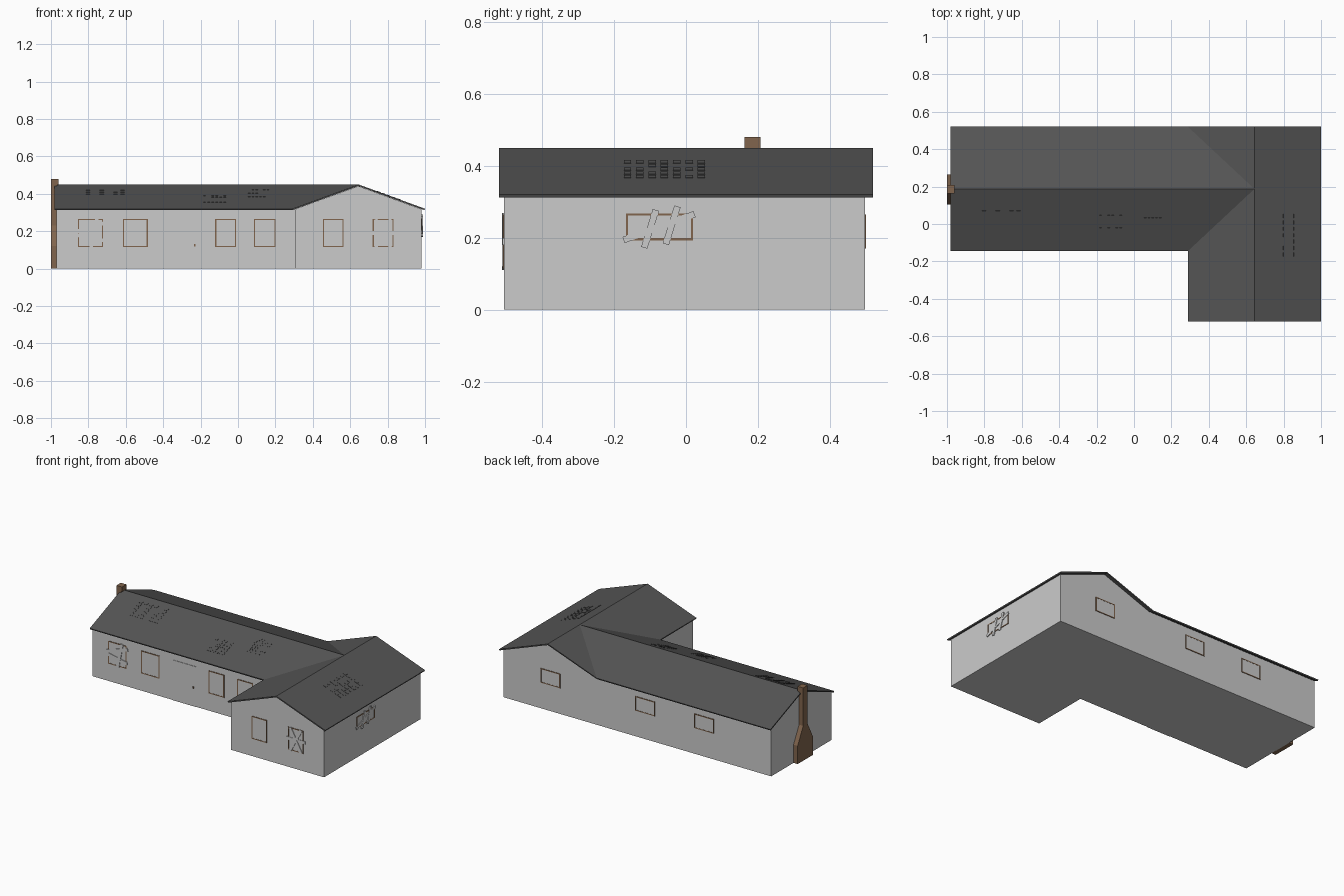
import bpy, bmesh, math, random
from mathutils import Matrix, Vector

if "Cube" in bpy.data.objects:
    bpy.data.objects.remove(bpy.data.objects["Cube"])

random.seed(4)


def material(name, rgb):
    m = bpy.data.materials.new(name)
    m.diffuse_color = (*rgb, 1)
    m.use_nodes = True
    m.node_tree.nodes["Principled BSDF"].inputs["Base Color"].default_value = m.diffuse_color
    return m


DARK = material("dark_roof", (0.09, 0.09, 0.09))
BROWN = material("brown", (0.22, 0.13, 0.075))


def finish(name, bm, mat=None):
    bmesh.ops.remove_doubles(bm, verts=bm.verts, dist=1e-5)
    bmesh.ops.recalc_face_normals(bm, faces=bm.faces)
    me = bpy.data.meshes.new(name)
    bm.to_mesh(me)
    bm.free()
    ob = bpy.data.objects.new(name, me)
    bpy.context.collection.objects.link(ob)
    if mat:
        me.materials.append(mat)
    return ob


def polygons(name, faces, mat=None):
    bm = bmesh.new()
    shared = {}
    for f in faces:
        bm.faces.new([shared.setdefault(p, None) or shared.update({p: bm.verts.new(p)}) or shared[p] for p in f])
    return finish(name, bm, mat)


def slabs(name, frame, items, mat=None):
    """Thin boards on a plane: items are (u, v, width, height, depth, turn)."""
    bm = bmesh.new()
    for u, v, w, h, d, turn in items:
        m = (frame @ Matrix.Translation((u, -d / 2, v)) @ Matrix.Rotation(turn, 4, 'Y')
             @ Matrix.Diagonal((w, d, h, 1)))
        bmesh.ops.create_cube(bm, size=1, matrix=m)
    # keep every board a separate solid
    me = bpy.data.meshes.new(name)
    bm.to_mesh(me)
    bm.free()
    ob = bpy.data.objects.new(name, me)
    bpy.context.collection.objects.link(ob)
    if mat:
        me.materials.append(mat)


# Roof: long gable meeting a cross gable with two valleys
E, R = 0.32, 0.45
XL, XI, XM, XR = -0.98, 0.288, 0.644, 1.0
YF, YI, YM, YB = -0.52, -0.145, 0.1875, 0.52
A, B, C, D = (XL, YI, E), (XI, YI, E), (XI, YF, E), (XM, YF, R)
F, G, H, I = (XR, YF, E), (XR, YB, E), (XM, YB, R), (XI, YB, E)
J, L, K = (XL, YB, E), (XL, YM, R), (XM, YM, R)
roof = polygons("roof", [(A, B, K, L), (L, K, I, J), (B, C, D, K), (K, H, I), (D, F, G, H, K)], DARK)
thick = roof.modifiers.new("thickness", 'SOLIDIFY')
thick.thickness = 0.008
thick.offset = -1

# Walls with gable ends and floor
T, P = 0.317, 0.441
xl, xi, xr = -0.97, 0.304, 0.982
yf, yi, yb = -0.506, -0.128, 0.498
plan = [(xl, yi), (xi, yi), (xi, yf), (xr, yf), (xr, yb), (xl, yb)]


def wall(i, j, *peaks):
    a, b = plan[i], plan[j]
    return [(*a, 0), (*b, 0), (*b, T), *peaks, (*a, T)]


polygons("walls", [
    wall(0, 1), wall(1, 2), wall(2, 3, (XM, yf, P)), wall(3, 4),
    wall(4, 5, (xi, yb, T), (XM, yb, P)), wall(5, 0, (xl, YM, P)),
    [(*p, 0) for p in plan]])


# Plane frames for things fixed on walls
def on_wall(x, y, turn):
    return Matrix.Translation((x, y, 0)) @ Matrix.Rotation(math.radians(turn), 4, 'Z')


front = on_wall(0, yi, 0)
wing_front = on_wall(0, yf, 0)
right = on_wall(xr, 0, 90)
back = on_wall(0, yb, 180)


def window(name, frame, u0, u1, v0, v1, d=0.003):
    t = 0.006
    u, v, w, h = (u0 + u1) / 2, (v0 + v1) / 2, u1 - u0, v1 - v0
    slabs(name + "_pane", frame, [(u, v, w - t, h - t, d * 0.6, 0)])
    slabs(name + "_frame", frame,
          [(u, z, w, t, d, 0) for z in (v0 + t / 2, v1 - t / 2)]
          + [(x, v, t, h, d, 0) for x in (u0 + t / 2, u1 - t / 2)], BROWN)


# Front windows
spans = [(-0.855, -0.722), (-0.615, -0.482), (-0.122, -0.01), (0.085, 0.2)]
for n, (a, b) in enumerate(spans):
    window(f"front_window_{n + 1}", front, a, b, 0.115, 0.265)
for n, (a, b) in enumerate([(0.455, 0.565), (0.72, 0.832)]):
    window(f"wing_window_{n + 1}", wing_front, a, b, 0.115, 0.265)

# Side and back windows
window("right_window", right, -0.167, 0.02, 0.193, 0.268)
for n, c in enumerate((-0.64, 0.05, 0.48)):
    window(f"back_window_{n + 1}", back, c - 0.072, c + 0.072, 0.17, 0.265)

# Planks nailed over broken windows
slabs("front_planks", front, [
    (-0.79, 0.22, 0.16, 0.02, 0.005, -0.3), (-0.79, 0.165, 0.15, 0.02, 0.005, 0.2),
    (-0.77, 0.19, 0.02, 0.16, 0.006, 0.2)])
slabs("wing_planks", wing_front, [
    (0.776, 0.19, 0.02, 0.17, 0.005, 0.5), (0.776, 0.19, 0.02, 0.17, 0.006, -0.5),
    (0.776, 0.19, 0.14, 0.02, 0.004, 0)])
slabs("right_planks", right, [
    (-0.075, 0.23, 0.21, 0.018, 0.005, -0.35), (-0.1, 0.225, 0.018, 0.11, 0.006, 0.3),
    (-0.04, 0.235, 0.018, 0.11, 0.006, 0.3)])

# Door and knob
slabs("door", front, [(-0.3, 0.1325, 0.17, 0.265, 0.003, 0)])
slabs("door_knob", front, [(-0.232, 0.125, 0.008, 0.012, 0.01, 0)], BROWN)


# Loose shingle patches lying on the slopes
def slope_frame(x, y, turn, run):
    s = math.atan((R - E) / run)
    return (Matrix.Translation((x, y, E)) @ Matrix.Rotation(math.radians(turn), 4, 'Z')
            @ Matrix.Rotation(s - math.pi / 2, 4, 'X'))


def shingles(name, frame, u0, u1, v0, v1, cols, rows):
    du, dv = (u1 - u0) / cols, (v1 - v0) / rows
    slabs(name, frame, [
        (u0 + (i + 0.5) * du, v0 + (j + 0.5) * dv, du * 0.6, dv * 0.7, 0.0015, 0)
        for i in range(cols) for j in range(rows) if random.random() < 0.75], DARK)


main_slope = slope_frame(0, YI, 0, YM - YI)
for n, (a, b, lo, hi) in enumerate([(-0.82, -0.6, 0.18, 0.32), (-0.19, -0.06, 0.09, 0.21),
                                    (0.05, 0.17, 0.17, 0.3)]):
    shingles(f"front_shingles_{n + 1}", main_slope, a, b, lo, hi, 6, 5)
shingles("right_shingles", slope_frame(XR, 0, 90, XR - XM), -0.18, 0.06, 0.13, 0.28, 7, 5)

# Chimney with wide base and sloped shoulders
c = 0.185
prof = [(-0.08, 0), (-0.08, 0.12), (-0.022, 0.23), (-0.022, 0.48)]
outline = prof + [(-y, z) for y, z in reversed(prof)]
bm = bmesh.new()
f = bm.faces.new([bm.verts.new((-1.0, c + y, z)) for y, z in outline])
ext = bmesh.ops.extrude_face_region(bm, geom=[f])
bmesh.ops.translate(bm, vec=(0.032, 0, 0), verts=[v for v in ext["geom"] if isinstance(v, bmesh.types.BMVert)])
finish("chimney", bm, BROWN)

# Chimney cap reaching over the ridge
slabs("chimney_cap", Matrix.Translation((0, c + 0.0225, 0)), [(-0.98, 0.464, 0.04, 0.032, 0.045, 0)], BROWN)
